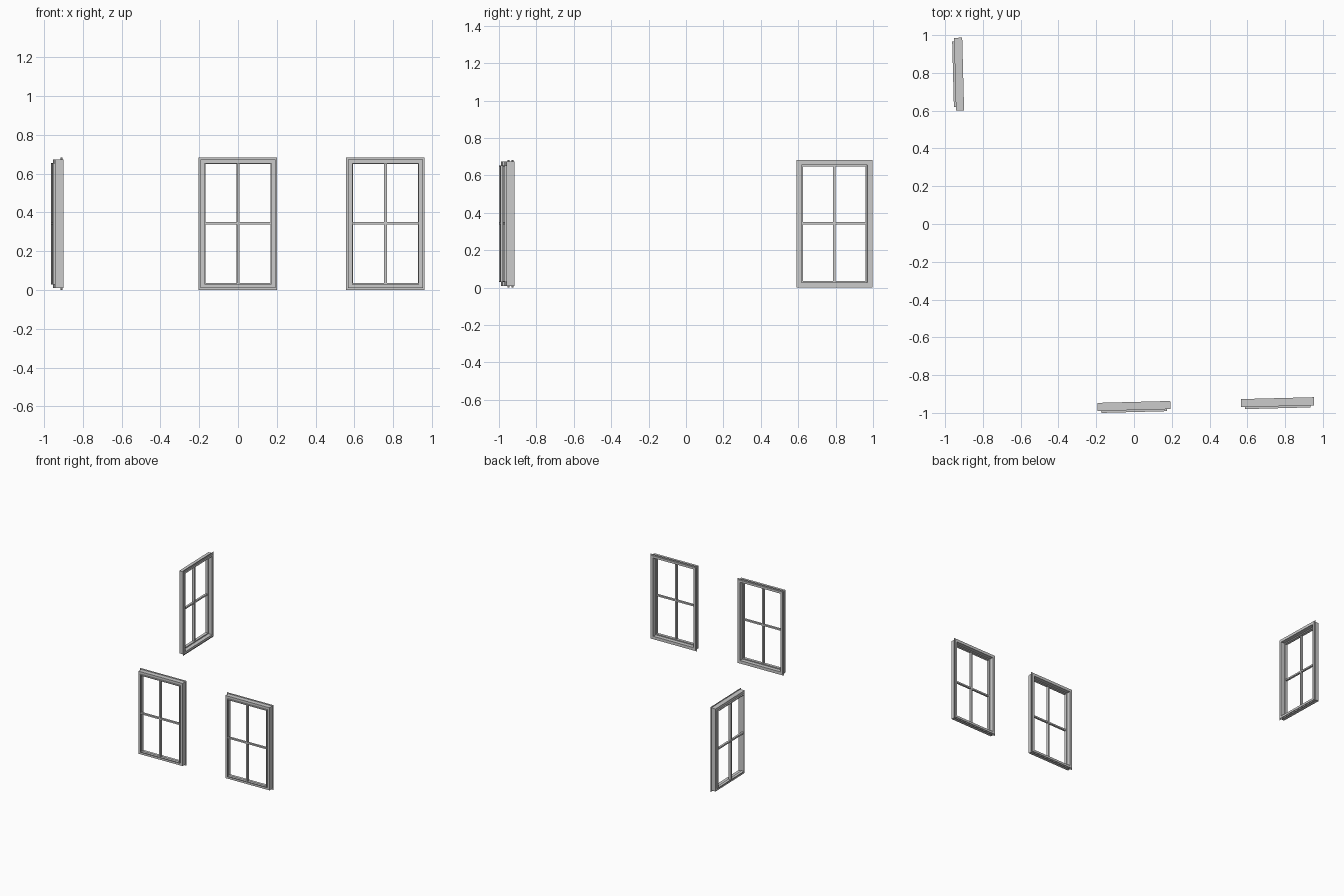
import bpy, bmesh
from math import radians
from mathutils import Matrix

if "Cube" in bpy.data.objects:
    bpy.data.objects.remove(bpy.data.objects["Cube"])

W, H = 0.2025, 0.683      # half width and height at the nailing fin
TILT = 1.5                # whole group is turned slightly


def finish(name, bm, place):
    me = bpy.data.meshes.new(name)
    bm.to_mesh(me)
    bm.free()
    ob = bpy.data.objects.new(name, me)
    ob.matrix_world = place
    bpy.context.collection.objects.link(ob)


def ring(name, profile, place, closed=True):
    """Sweep an (inset, depth) profile around the window with mitred corners."""
    bm = bmesh.new()
    loops = []
    for d, y in profile:
        x, b, t = W - d, d, H - d
        loops.append([bm.verts.new(p) for p in
                      ((-x, y, b), (x, y, b), (x, y, t), (-x, y, t))])
    for i in range(len(loops) if closed else len(loops) - 1):
        p, q = loops[i], loops[(i + 1) % len(loops)]
        for k in range(4):
            n = (k + 1) % 4
            bm.faces.new((p[k], p[n], q[n], q[k]))
    bmesh.ops.recalc_face_normals(bm, faces=bm.faces)
    finish(name, bm, place)


def bar(name, size, centre, place):
    bm = bmesh.new()
    bmesh.ops.create_cube(bm, size=1, matrix=Matrix.Translation(centre) @ Matrix.Diagonal((*size, 1)))
    finish(name, bm, place)


def window(tag, x, y, angle):
    place = Matrix.Translation((x, y, 0)) @ Matrix.Rotation(radians(angle + TILT), 4, 'Z')
    # stepped frame: jamb box with a proud lip around the opening
    ring(tag + "_frame", [(0.0095, 0.043), (0.0095, 0), (0.029, 0), (0.029, -0.0105),
                          (0.035, -0.0105), (0.035, 0.012), (0.027, 0.012), (0.027, 0.043)], place)
    # paper-thin nailing fin
    ring(tag + "_fin", [(0, 0.037), (0.0095, 0.037)], place, closed=False)
    # glazing bars
    bar(tag + "_upright_bar", (0.013, 0.018, H - 0.07), (0, -0.001, H / 2), place)
    bar(tag + "_cross_bar", (2 * W - 0.07, 0.016, 0.012), (0, -0.001, H / 2 + 0.002), place)


window("front_middle_window", 0, -0.985, 0)
window("front_right_window", 0.76, -0.965, 0)
window("left_side_window", -0.9475, 0.7925, -90)
